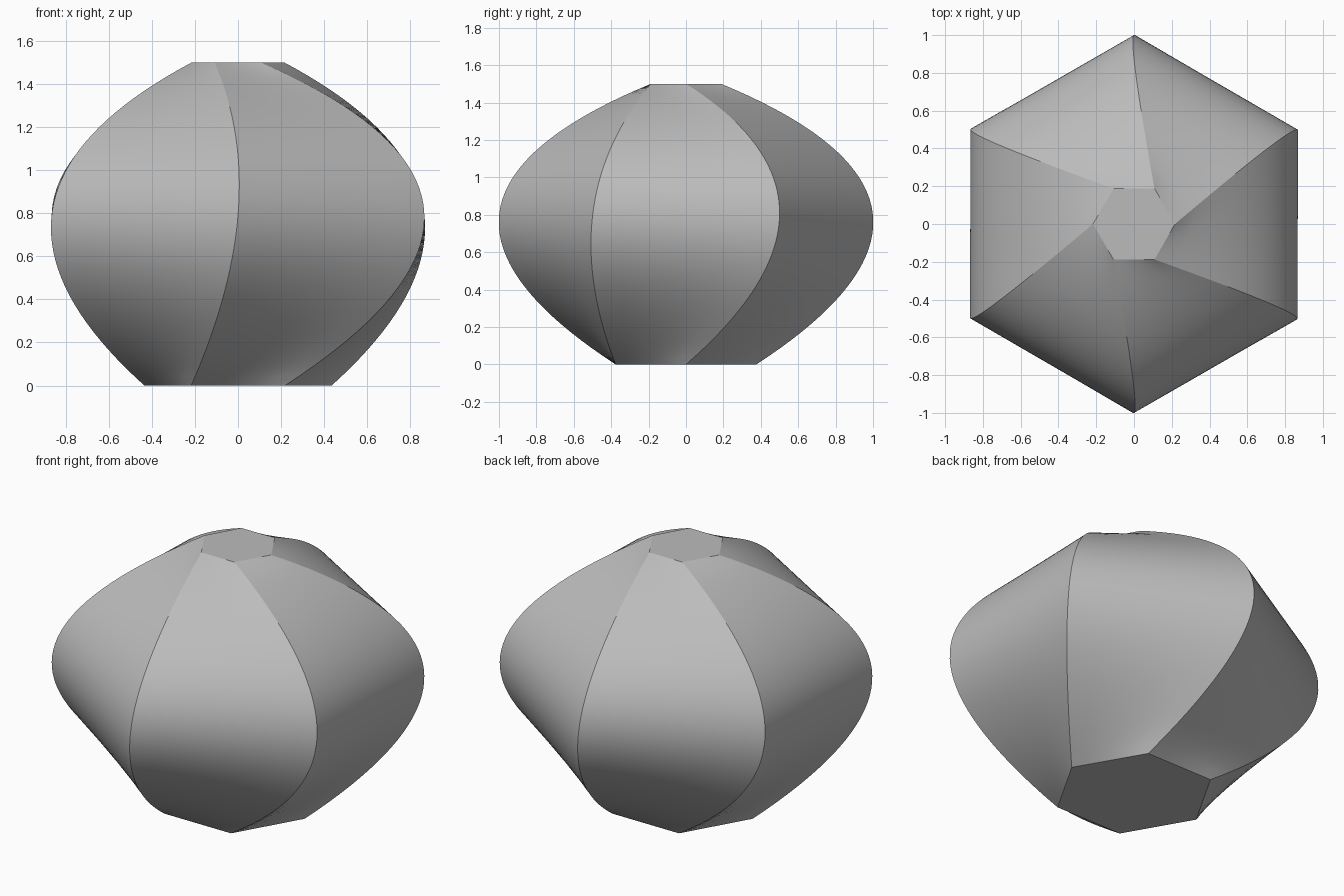
import bpy, bmesh, math
from mathutils import Vector

cube = bpy.data.objects.get("Cube")
if cube:
    bpy.data.objects.remove(cube, do_unlink=True)

SIDES, STEPS, SPAN = 6, 40, 6

grey = bpy.data.materials.new("plain grey")
grey.use_nodes = True
colour = (0.5, 0.5, 0.5, 1)
grey.diffuse_color = colour
grey.node_tree.nodes["Principled BSDF"].inputs["Base Color"].default_value = colour


def hexagon(radius, turn, z):
    angles = [math.radians(turn + 360 * k / SIDES) for k in range(SIDES)]
    return [Vector((radius * math.cos(a), radius * math.sin(a), z)) for a in angles]


def curve_through(a, b, c, t):
    """Quadratic through three points, spaced by chord length."""
    m = (b - a).length / ((b - a).length + (c - b).length)
    return (a * ((t - m) * (t - 1) / m) + b * (t * (t - 1) / (m * (m - 1)))
            + c * (t * (t - m) / (1 - m)))


# Three sections: the wide middle one is turned against the two ends
sections = hexagon(0.435, 0, 0), hexagon(1, 30, 0.79), hexagon(0.217, 0, 1.5)
corners = list(zip(*sections))

bm = bmesh.new()
rings = []
for i in range(STEPS + 1):
    pts = [curve_through(*c, i / STEPS) for c in corners]
    rings.append([bm.verts.new(pts[k].lerp(pts[(k + 1) % SIDES], j / SPAN))
                  for k in range(SIDES) for j in range(SPAN)])

# Curved sides
n = SIDES * SPAN
for low, high in zip(rings, rings[1:]):
    for k in range(n):
        bm.faces.new((low[k], low[(k + 1) % n], high[(k + 1) % n], high[k]))

# Flat ends
bm.faces.new(rings[0][::-1])
bm.faces.new(rings[-1])

mesh = bpy.data.meshes.new("lofted_body")
bm.to_mesh(mesh)
bm.free()
mesh.materials.append(grey)
body = bpy.data.objects.new("lofted_body", mesh)
bpy.context.collection.objects.link(body)

# Smooth panels with sharp corner seams
bpy.context.view_layer.objects.active = body
body.select_set(True)
bpy.ops.object.shade_smooth_by_angle(angle=math.radians(20))
